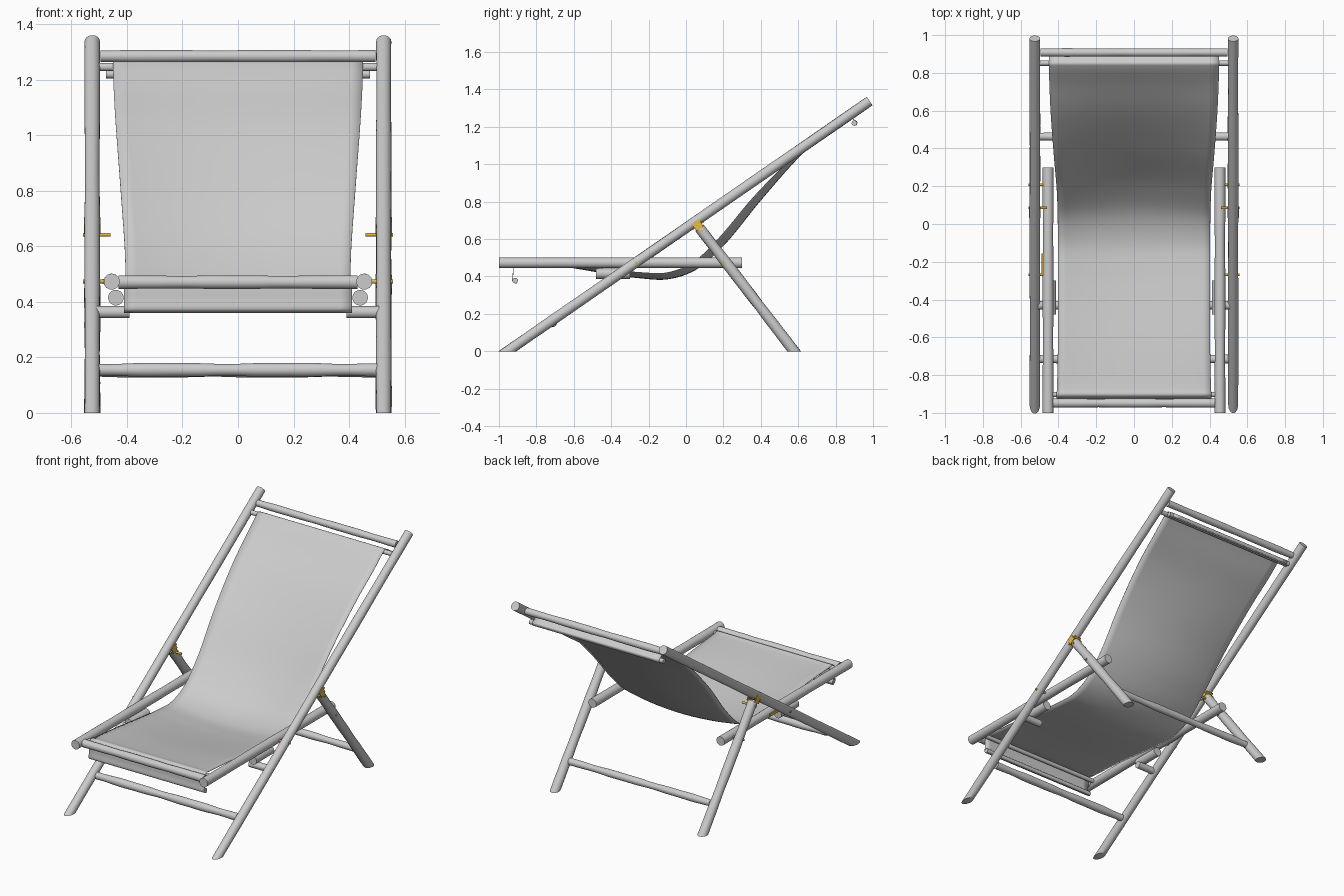
import bpy, bmesh, math, random
from mathutils import Vector

if "Cube" in bpy.data.objects:
    bpy.data.objects.remove(bpy.data.objects["Cube"])

random.seed(4)
brass = bpy.data.materials.new("brass")
brass.diffuse_color = (0.8, 0.48, 0.06, 1)
brass.use_nodes = True
brass.node_tree.nodes["Principled BSDF"].inputs["Base Color"].default_value = brass.diffuse_color


def finish(name, bm, mat=None, angle=40):
    bmesh.ops.recalc_face_normals(bm, faces=bm.faces)
    me = bpy.data.meshes.new(name)
    bm.to_mesh(me)
    bm.free()
    ob = bpy.data.objects.new(name, me)
    bpy.context.collection.objects.link(ob)
    if mat:
        me.materials.append(mat)
    bpy.ops.object.select_all(action='DESELECT')
    ob.select_set(True)
    bpy.context.view_layer.objects.active = ob
    bpy.ops.object.shade_smooth_by_angle(angle=math.radians(angle))
    return ob


def rod(name, p0, p1, r, wobble=0.0, mat=None, ground_cut=False, sides=24):
    """Round pole between two points, with a slightly uneven natural thickness."""
    p0, p1 = Vector(p0), Vector(p1)
    d = (p1 - p0).normalized()
    a = d.orthogonal().normalized()
    b = d.cross(a)
    n = 28 if wobble else 1
    ph = random.uniform(0, 6.28)
    bm = bmesh.new()
    rings = []
    for i in range(n + 1):
        t = i / n
        rr = r + wobble * (math.sin(t * 14 + ph) + 0.5 * math.sin(t * 31 + 2 * ph))
        c = p0.lerp(p1, t)
        rings.append([bm.verts.new(c + rr * (math.cos(k * math.tau / sides) * a
                      + math.sin(k * math.tau / sides) * b)) for k in range(sides)])
    for q, s in zip(rings, rings[1:]):
        for k in range(sides):
            m = (k + 1) % sides
            bm.faces.new((q[k], q[m], s[m], s[k]))
    bm.faces.new(rings[0])
    bm.faces.new(rings[-1])
    if ground_cut:
        g = bmesh.ops.bisect_plane(bm, geom=bm.verts[:] + bm.edges[:] + bm.faces[:],
                                   plane_co=(0, 0, 0), plane_no=(0, 0, -1), clear_outer=True)
        bmesh.ops.holes_fill(bm, edges=[e for e in bm.edges if e.is_boundary])
    return finish(name, bm, mat)


def box(name, loc, size, tilt=0.0, mat=None):
    bm = bmesh.new()
    bmesh.ops.create_cube(bm, size=1)
    bmesh.ops.scale(bm, vec=size, verts=bm.verts)
    ob = finish(name, bm, mat)
    ob.location = loc
    ob.rotation_euler.x = tilt
    return ob


def extend(p, q, amount):
    """Move p away from q so that a pole passes below the ground before cutting."""
    p, q = Vector(p), Vector(q)
    return p + (p - q).normalized() * amount


slope = math.atan2(1.34, 1.937)
for side, s in (("left", -1), ("right", 1)):
    # main poles, seat rails and rear legs
    x = s * 0.525
    top = (x, 0.982, 1.338)
    rod(f"back_rail_{side}", extend((x, -0.955, 0), top, 0.1), top, 0.0272, 0.0007, ground_cut=True)
    rod(f"seat_rail_{side}", (s * 0.455, -1, 0.473), (s * 0.455, 0.3, 0.473), 0.028, 0.0006)
    hip = (x, 0.072, 0.66)
    rod(f"rear_leg_{side}", hip, extend((x, 0.578, 0), hip, 0.1), 0.0285, 0.001, ground_cut=True)
    # seat stop block and the peg it rests on
    rod(f"seat_stop_{side}", (s * 0.44, -0.48, 0.415), (s * 0.44, -0.3, 0.415), 0.028)
    rod(f"support_peg_{side}", (s * 0.39, -0.43, 0.363), (s * 0.51, -0.43, 0.363), 0.022)
    # hinge bracket: plate between pole and leg, with two cheeks
    box(f"hinge_plate_{side}", (x, 0.065, 0.672), (0.05, 0.07, 0.006), slope, brass)
    for k, dx in (("inner", -0.028), ("outer", 0.028)):
        box(f"hinge_cheek_{k}_{side}", (x + s * dx, 0.062, 0.675), (0.004, 0.045, 0.045), slope, brass)
    # pivot bolts
    for nm, y, z in (("hinge_bolt", 0.085, 0.642), ("leg_bolt", 0.208, 0.473), ("seat_bolt", -0.268, 0.473)):
        rod(f"{nm}_{side}", (s * 0.46, y, z), (s * 0.558, y, z), 0.007, mat=brass, sides=12)
box("seat_strip", (-0.486, -0.215, 0.473), (0.006, 0.115, 0.018), 0, brass)

# cross bars: name, half length, y, z, radius, unevenness
for nm, hx, y, z, r, w in (
        ("top_crossbar", 0.495, 0.908, 1.285, 0.0215, 0.001),
        ("upper_fabric_rod", 0.5, 0.852, 1.246, 0.0145, 0),
        ("upper_hem_rod", 0.475, 0.9, 1.22, 0.0145, 0),
        ("seat_crossbar", 0.43, -0.948, 0.471, 0.0235, 0.001),
        ("lower_fabric_rod", 0.43, -0.903, 0.471, 0.0135, 0),
        ("lower_hem_rod", 0.41, -0.913, 0.378, 0.0145, 0),
        ("front_crossbar", 0.5, -0.715, 0.155, 0.0235, 0.0018),
        ("rear_crossbar", 0.5, 0.463, 0.15, 0.0215, 0.0015)):
    rod(nm, (-hx, y, z), (hx, y, z), r, w)

# sling: side profile (y, z, half width, edge lift)
prof = [(-0.905, 0.361, .41, 0), (-0.926, 0.372, .41, 0), (-0.925, 0.41, .41, 0),
        (-0.921, 0.465, .41, 0), (-0.905, 0.489, .41, 0), (-0.87, 0.483, .408, .002),
        (-0.65, 0.453, .403, .014), (-0.4, 0.412, .402, .025), (-0.25, 0.392, .402, .03),
        (-0.1, 0.386, .402, .034), (0.05, 0.435, .404, .04), (0.2, 0.565, .408, .045),
        (0.4, 0.808, .425, .04), (0.6, 1.035, .441, .02), (0.74, 1.167, .448, .006),
        (0.83, 1.252, .45, 0), (0.85, 1.264, .45, 0), (0.872, 1.255, .45, 0),
        (0.895, 1.24, .45, 0), (0.915, 1.225, .45, 0), (0.91, 1.207, .45, 0)]
pts = [Vector(p) for p in prof]
pts = [pts[0]] + pts + [pts[-1]]
path = []
for i in range(1, len(pts) - 2):
    a, b, c, d = pts[i - 1:i + 3]
    la, lb, lc = [(q - p).length ** 0.5 for p, q in ((a, b), (b, c), (c, d))]
    # tangents weighted by spacing so uneven points stay smooth
    m1 = (c - b) if la == 0 else ((b - a) / la - (c - a) / (la + lb) + (c - b) / lb) * lb
    m2 = (c - b) if lc == 0 else ((c - b) / lb - (d - b) / (lb + lc) + (d - c) / lc) * lb
    for k in range(6):
        t = k / 6
        path.append((2*t**3 - 3*t*t + 1) * b + (t**3 - 2*t*t + t) * m1
                    + (3*t*t - 2*t**3) * c + (t**3 - t*t) * m2)
path.append(pts[-1])
bm = bmesh.new()
cols = 20
rows = []
for i, p in enumerate(path):
    tan = path[min(i + 1, len(path) - 1)] - path[max(i - 1, 0)]
    nrm = Vector((-tan[1], tan[0])).normalized()
    row = []
    for j in range(cols + 1):
        u = 2 * j / cols - 1
        lift = p[3] * u * u
        row.append(bm.verts.new((u * p[2], p[0] + nrm.x * lift, p[1] + nrm.y * lift)))
    rows.append(row)
for q, r in zip(rows, rows[1:]):
    for j in range(cols):
        bm.faces.new((q[j], q[j + 1], r[j + 1], r[j]))
sling = finish("fabric_sling", bm, angle=60)
mod = sling.modifiers.new("thickness", 'SOLIDIFY')
mod.thickness = 0.003
mod.offset = 0
